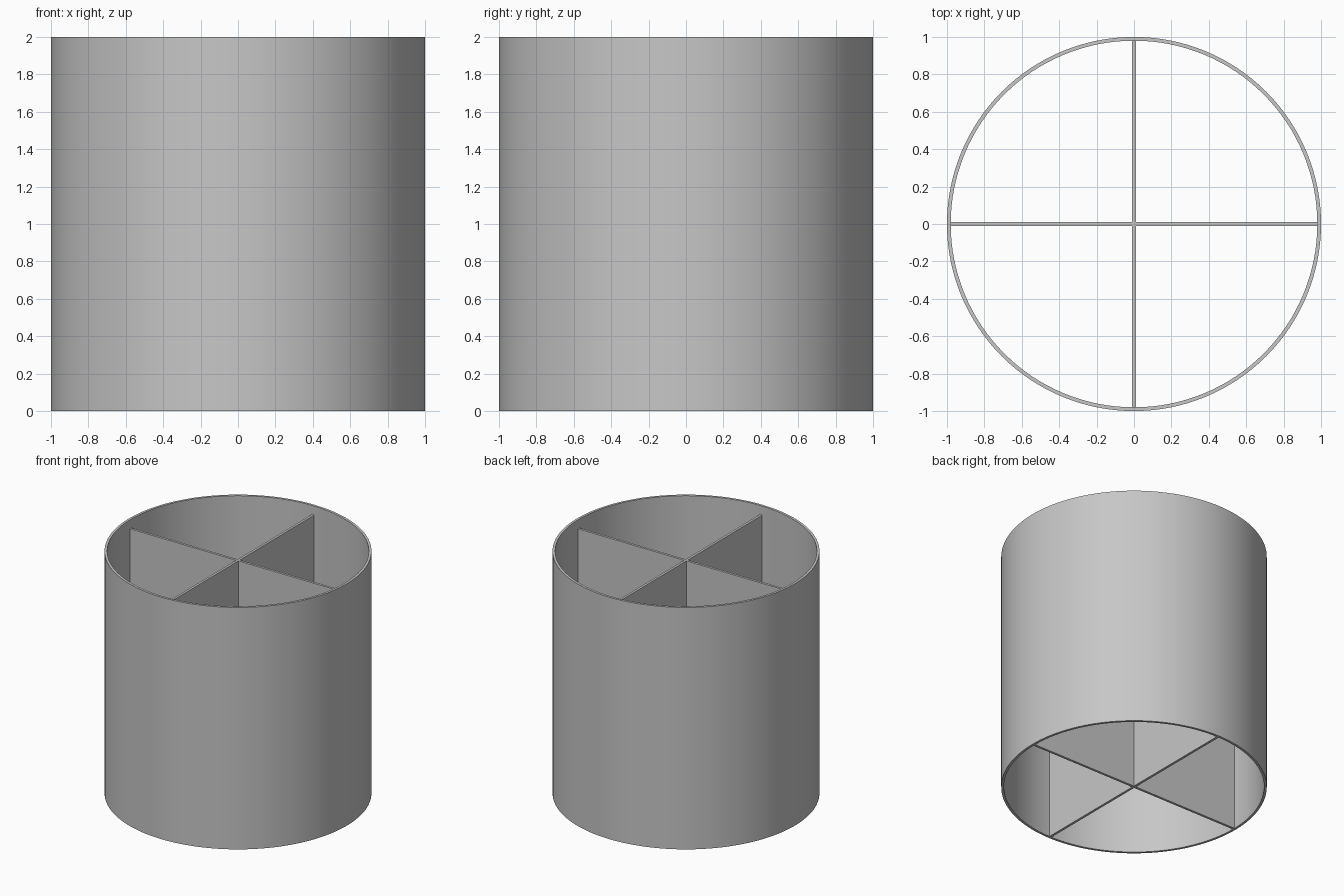
import bpy
import bmesh
import math

RADIUS = 1.0
WALL = 0.02          # tube wall thickness
HEIGHT = 2.0
DIVIDER_TOP = 1.925  # dividers stop a little below the rim
HALF = 0.01          # half the divider thickness
SEGMENTS = 128

cube = bpy.data.objects.get("Cube")
if cube:
    bpy.data.objects.remove(cube, do_unlink=True)

grey = bpy.data.materials.new("plain grey")
grey.use_nodes = True
colour = (0.57, 0.57, 0.57, 1.0)
grey.diffuse_color = colour
grey.node_tree.nodes["Principled BSDF"].inputs["Base Color"].default_value = colour


def add_object(name, bm):
    bmesh.ops.recalc_face_normals(bm, faces=bm.faces)
    mesh = bpy.data.meshes.new(name)
    bm.to_mesh(mesh)
    bm.free()
    mesh.materials.append(grey)
    obj = bpy.data.objects.new(name, mesh)
    bpy.context.collection.objects.link(obj)
    return obj


# Open tube: the wall section revolved around z
bm = bmesh.new()
section = [(RADIUS - WALL, 0), (RADIUS, 0), (RADIUS, HEIGHT), (RADIUS - WALL, HEIGHT)]
verts = [bm.verts.new((r, 0, z)) for r, z in section]
edges = [bm.edges.new((verts[i], verts[(i + 1) % len(verts)])) for i in range(len(verts))]
bmesh.ops.spin(bm, geom=verts + edges, cent=(0, 0, 0), axis=(0, 0, 1),
               angle=math.tau, steps=SEGMENTS)
bmesh.ops.remove_doubles(bm, verts=bm.verts, dist=0.0001)
tube = add_object("tube_wall", bm)
bpy.context.view_layer.objects.active = tube
tube.select_set(True)
bpy.ops.object.shade_smooth_by_angle(angle=math.radians(30))

# Cross divider: one arm outline turned four times, then extruded
bm = bmesh.new()
reach = RADIUS - WALL / 2
arm = [(HALF, -HALF), (reach, -HALF), (reach, HALF)]
outline = []
for turn in range(4):
    c, s = round(math.cos(turn * math.pi / 2)), round(math.sin(turn * math.pi / 2))
    outline += [bm.verts.new((x * c - y * s, x * s + y * c, 0)) for x, y in arm]
base = bm.faces.new(outline)
top = bmesh.ops.extrude_face_region(bm, geom=[base], use_keep_orig=True)
bmesh.ops.translate(bm, vec=(0, 0, DIVIDER_TOP),
                    verts=[g for g in top["geom"] if isinstance(g, bmesh.types.BMVert)])
add_object("cross_divider", bm)
